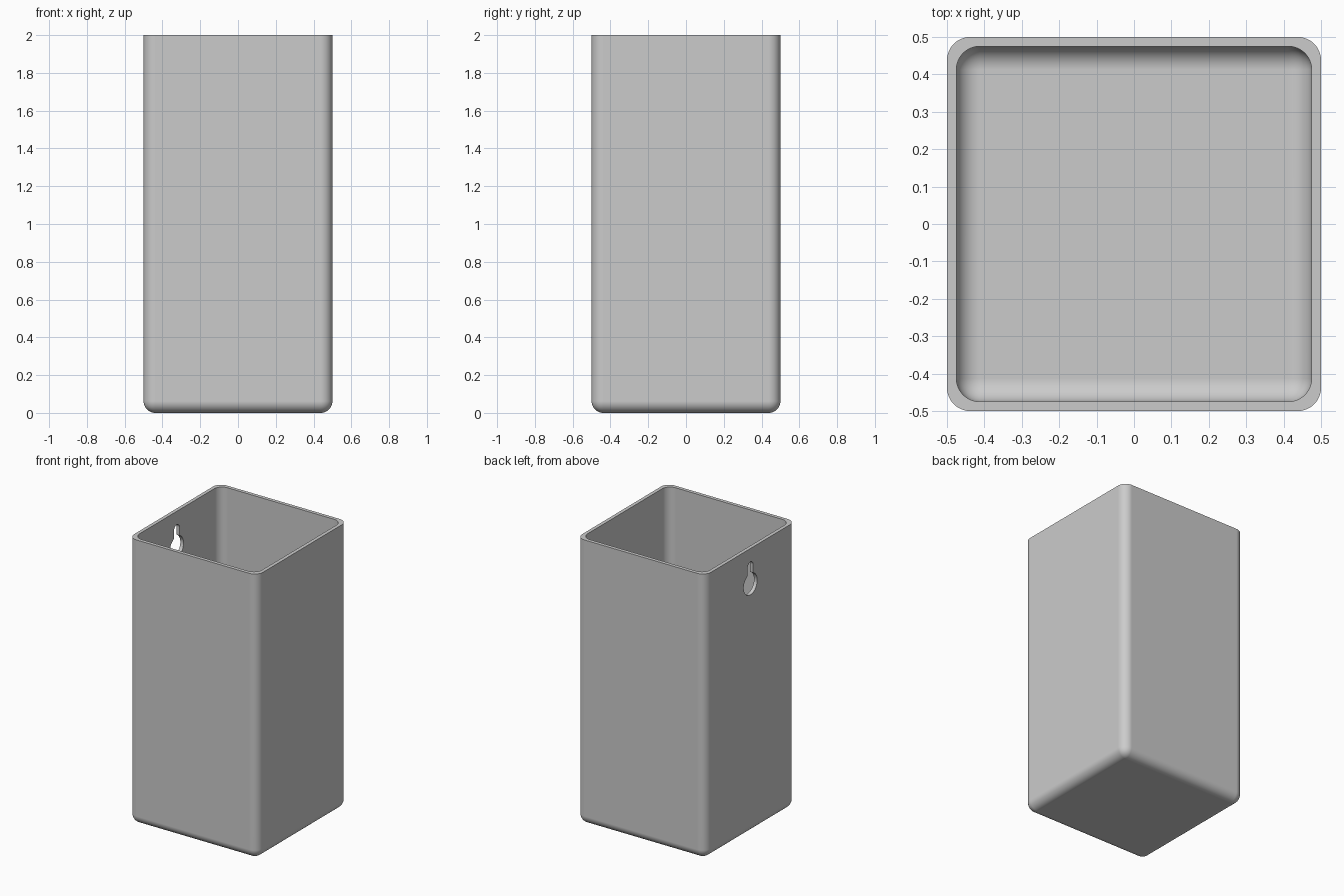
import bpy, bmesh
from math import asin, pi, cos, sin, radians

cube = bpy.data.objects.get("Cube")
if cube:
    bpy.data.objects.remove(cube, do_unlink=True)

HALF, HEIGHT, WALL, RADIUS = 0.5, 2.0, 0.025, 0.0625


def make_object(name, bm):
    bmesh.ops.recalc_face_normals(bm, faces=bm.faces)
    mesh = bpy.data.meshes.new(name)
    bm.to_mesh(mesh)
    bm.free()
    obj = bpy.data.objects.new(name, mesh)
    bpy.context.collection.objects.link(obj)
    return obj


def rounded_block(name, half, bottom, top):
    """Block rounded along its uprights and base, with a crisp top."""
    bm = bmesh.new()
    bmesh.ops.create_cube(bm, size=1)
    for v in bm.verts:
        v.co.x *= 2 * half
        v.co.y *= 2 * half
        v.co.z = top if v.co.z > 0 else bottom
    edges = [e for e in bm.edges if min(v.co.z for v in e.verts) < top]
    bmesh.ops.bevel(bm, geom=edges, offset=RADIUS, segments=10,
                    profile=0.5, affect='EDGES', clamp_overlap=True)
    return make_object(name, bm)


def arc(z, r, start, end, steps=24):
    angles = [start + (end - start) * i / steps for i in range(steps + 1)]
    return [(r * cos(a), z + r * sin(a)) for a in angles]


def keyhole_block(name):
    """Prism with a round head opening below a narrow rounded slot."""
    head, slot = 0.075, 0.031
    join = asin(slot / head)
    outline = arc(1.75, head, pi / 2 + join, 5 * pi / 2 - join, 40)
    outline += arc(1.875, slot, 0, pi)
    bm = bmesh.new()
    face = bm.faces.new([bm.verts.new((-0.6, y, z)) for y, z in outline])
    extruded = bmesh.ops.extrude_face_region(bm, geom=[face])["geom"]
    moved = [g for g in extruded if isinstance(g, bmesh.types.BMVert)]
    bmesh.ops.translate(bm, verts=moved, vec=(0.2, 0, 0))
    return make_object(name, bm)


# Outer shell, hollowed out and pierced by the hanging slot
holder = rounded_block("holder_body", HALF, 0, HEIGHT)
cavity = rounded_block("cavity_cutter", HALF - WALL, WALL, HEIGHT + 0.2)
keyhole = keyhole_block("keyhole_cutter")

bpy.context.view_layer.objects.active = holder
for cutter in (cavity, keyhole):
    cutter.hide_render = True
    mod = holder.modifiers.new("cut", 'BOOLEAN')
    mod.operation, mod.solver, mod.object = 'DIFFERENCE', 'EXACT', cutter
    bpy.ops.object.modifier_apply(modifier=mod.name)
    bpy.data.objects.remove(cutter, do_unlink=True)

# Plain grey finish
grey = bpy.data.materials.new("light_grey")
grey.use_nodes = True
colour = (0.6, 0.6, 0.6, 1)
grey.diffuse_color = colour
grey.node_tree.nodes["Principled BSDF"].inputs["Base Color"].default_value = colour
holder.data.materials.clear()
holder.data.materials.append(grey)

# Smooth fillets, flat walls and sharp rims
bpy.ops.object.select_all(action='DESELECT')
holder.select_set(True)
bpy.ops.object.shade_smooth_by_angle(angle=radians(30))
weighted = holder.modifiers.new("flat_walls", 'WEIGHTED_NORMAL')
weighted.keep_sharp = True
